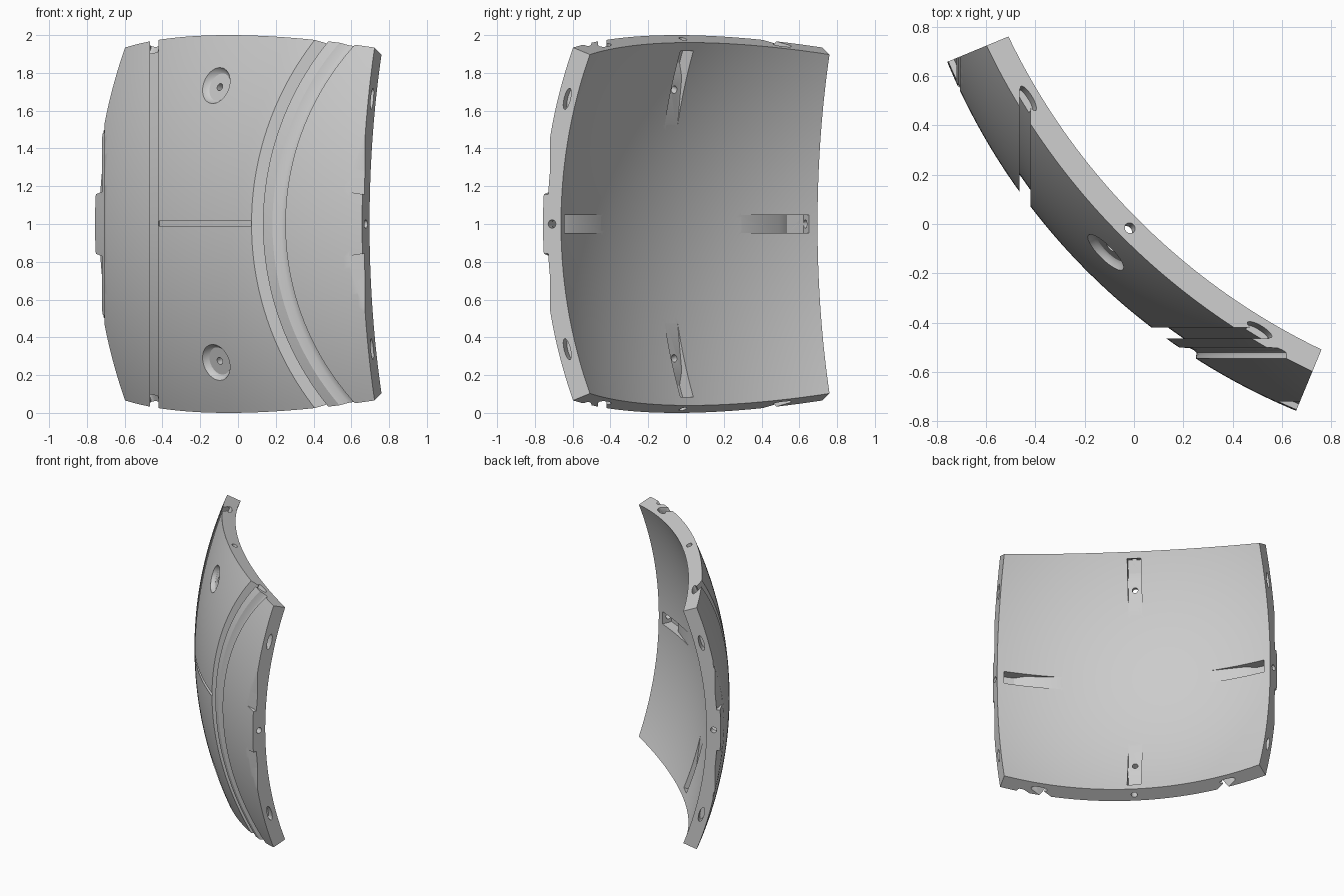
import bpy, bmesh
from math import sin, cos, tan, radians, sqrt, pi
from mathutils import Vector, Matrix

if "Cube" in bpy.data.objects:
    bpy.data.objects.remove(bpy.data.objects["Cube"])

CENTRE = Vector((1.657, 1.657, 1.0))
OUTER, INNER = 2.613, 2.51
HALF = radians(22.5)
MID = (OUTER + INNER) / 2
OUT = Vector((-1, -1, 0)).normalized()
SIDE = Vector((-1, 1, 0)).normalized()
UP = Vector((0, 0, 1))

grey = bpy.data.materials.new("plain_grey")
grey.use_nodes = True
grey.diffuse_color = (0.6, 0.6, 0.6, 1)
grey.node_tree.nodes["Principled BSDF"].inputs["Base Color"].default_value = grey.diffuse_color


def finish(bm, name):
    bmesh.ops.recalc_face_normals(bm, faces=bm.faces)
    mesh = bpy.data.meshes.new(name)
    bm.to_mesh(mesh)
    bm.free()
    mesh.materials.append(grey)
    obj = bpy.data.objects.new(name, mesh)
    bpy.context.collection.objects.link(obj)
    return obj


def loft(rows, name):
    """Closed loops of points joined into a capped solid."""
    bm = bmesh.new()
    loops = [[bm.verts.new(p) for p in row] for row in rows]
    n = len(loops[0])
    for a, b in zip(loops, loops[1:]):
        for i in range(n):
            j = (i + 1) % n
            bm.faces.new((a[i], a[j], b[j], b[i]))
    bm.faces.new(loops[0])
    bm.faces.new(loops[-1])
    return finish(bm, name)


# Curved panel: a square patch of a sphere with radial edges
def make_panel(steps=56):
    bm = bmesh.new()
    bmesh.ops.create_grid(bm, x_segments=steps, y_segments=steps, size=HALF)
    for v in bm.verts:
        ray = (OUT + SIDE * tan(v.co.x) + UP * tan(v.co.y)).normalized()
        v.co = CENTRE + ray * OUTER
    shell = bmesh.ops.extrude_face_region(bm, geom=bm.faces[:], use_keep_orig=True)
    for v in shell["geom"]:
        if isinstance(v, bmesh.types.BMVert):
            v.co = CENTRE + (v.co - CENTRE) * (INNER / OUTER)
    return finish(bm, "curved_panel")


panel = make_panel()


def cut(cutter):
    cutter.hide_render = True
    mod = panel.modifiers.new("cut", "BOOLEAN")
    mod.operation, mod.solver, mod.object = "DIFFERENCE", "EXACT", cutter
    bpy.context.view_layer.objects.active = panel
    bpy.ops.object.modifier_apply(modifier=mod.name)
    bpy.data.objects.remove(cutter)


def groove(axis, profile, start, end, steps=56):
    """Cut a band turned around an axis; profile holds (position, depth)."""
    k = "xyz".index(axis)
    pts = []
    for pos, depth in profile:
        t = pos - CENTRE[k]
        pts.append((t, sqrt((OUTER - depth) ** 2 - t * t)))
    top = max(r for t, r in pts) + 0.15
    pts += [(pts[-1][0], top), (pts[0][0], top)]
    rows = []
    for i in range(steps + 1):
        a = radians(start + (end - start) * i / steps)
        c, s = cos(a), sin(a)
        rows.append([CENTRE + Vector({"x": (t, -r * c, r * s),
                                      "y": (-r * c, t, r * s),
                                      "z": (-r * c, -r * s, t)}[axis]) for t, r in pts])
    cut(loft(rows, "groove_cutter"))


def drill(centre, axis, across, profile, stretch=1.0, sides=32):
    """Cut a turned hole; profile holds (distance along axis, radius)."""
    other = axis.cross(across)
    rows = []
    for h, r in profile:
        ring = [2 * pi * i / sides for i in range(sides)]
        rows.append([centre + axis * h + across * (r * stretch * cos(a)) + other * (r * sin(a))
                     for a in ring])
    cut(loft(rows, "hole_cutter"))


# Panel seams on the outer face
for axis in "xy":
    groove(axis, [(-0.465, 0.04), (-0.42, 0.04)], -55, 55)
groove("z", [(0.99, 0.03), (1.016, 0.03)], 36.6, 52.6)

# Soft rounded channel
groove("y", [(-0.545, 0), (-0.537, 0.007), (-0.528, 0.016), (-0.52, 0.022), (-0.512, 0.024),
             (-0.503, 0.022), (-0.5, 0)], -55, 55)

# Grip recesses at the two upright edges
for axis in "xy":
    for start, end in ((9, 50), (-50, -9)):
        groove(axis, [(-0.8, 0.025), (-0.77, 0.025), (-0.745, 0.025), (-0.72, 0.025)], start, end)
groove("x", [(-0.712, 0.005), (-0.706, 0.005)], -50, 50)

# Edge joints: bolt hole, two oval slots and an inner bolt pocket on each edge
for toward in (SIDE, -SIDE, UP, -UP):
    ray = OUT * cos(HALF) + toward * sin(HALF)
    normal = toward * cos(HALF) - OUT * sin(HALF)
    along = normal.cross(ray)
    pocket = [(2.4, 11.6), (2.508, 11.6), (2.545, 17.8), (2.585, 19.3), (2.585, 21.4), (2.4, 21.4)]
    rows = []
    for w in (-0.048, 0.048):
        rows.append([CENTRE + along * w + (OUT * cos(radians(a)) + toward * sin(radians(a))) * r
                     for r, a in pocket])
    cut(loft(rows, "pocket_cutter"))
    drill(CENTRE + ray * MID, normal, along, [(-0.09, 0.022), (0.05, 0.022)], sides=20)
    for turn in (-15, 15):
        spot = ray * cos(radians(turn)) + along * sin(radians(turn))
        tangent = along * cos(radians(turn)) - ray * sin(radians(turn))
        drill(CENTRE + spot * MID, normal, tangent, [(-0.05, 0.018), (0.05, 0.018)], 3.2)

# Round dishes with a bolt hole through to the pocket
for tilt in (-16.3, 16.3):
    ray = OUT * cos(radians(tilt)) + UP * sin(radians(tilt))
    centre = CENTRE + ray * OUTER
    drill(centre, ray, SIDE, [(-0.03, 0.075), (-0.022, 0.088), (0, 0.1), (0.05, 0.1)], sides=48)
    drill(centre, ray, SIDE, [(-0.09, 0.02), (0.05, 0.02)], sides=20)

# Smooth shading with sharp edges kept
bpy.ops.object.select_all(action="DESELECT")
panel.select_set(True)
bpy.context.view_layer.objects.active = panel
bpy.ops.object.shade_smooth_by_angle(angle=radians(30))
